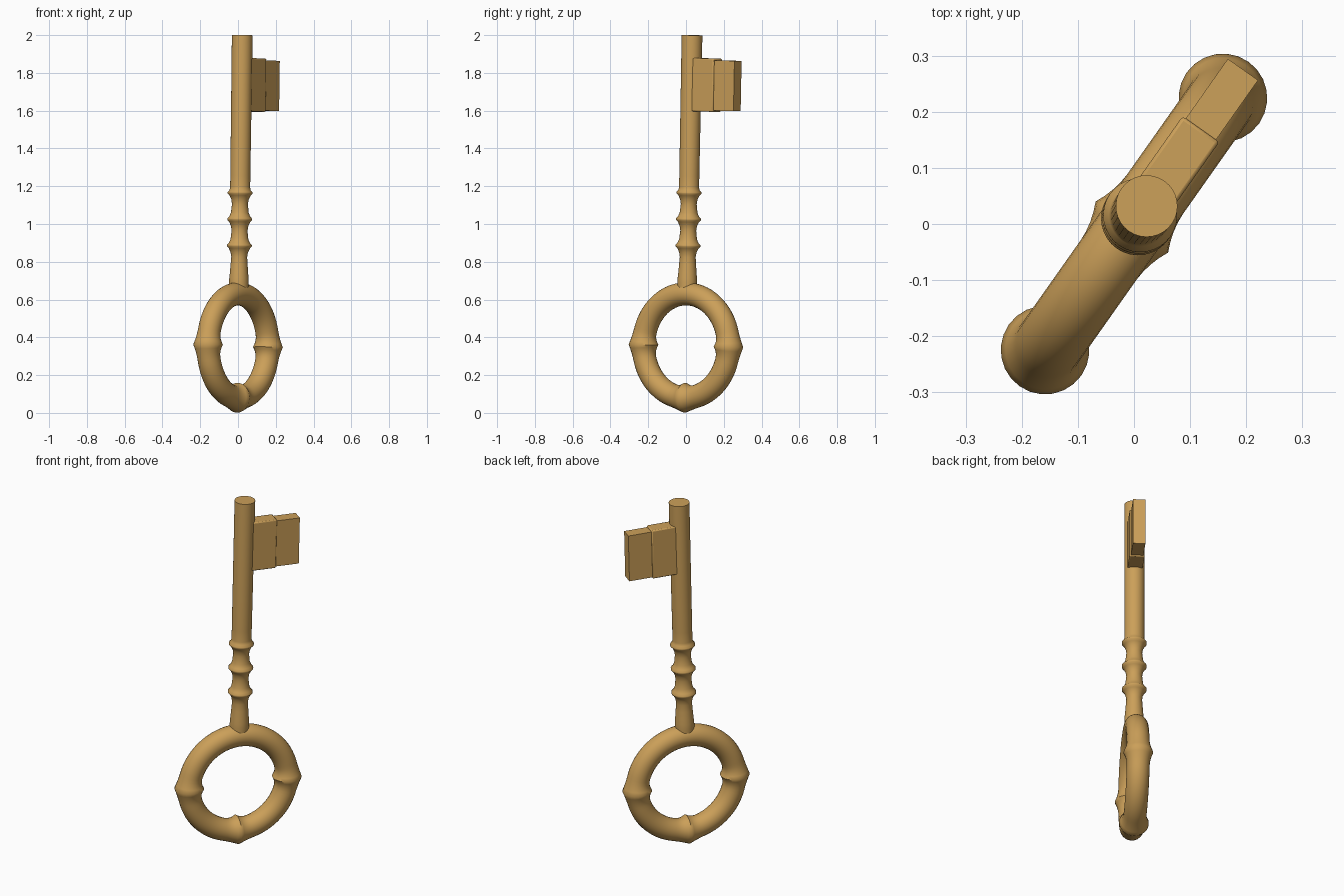
import bpy
from math import sin, cos, pi, tau, radians
from mathutils import Matrix

if "Cube" in bpy.data.objects:
    bpy.data.objects.remove(bpy.data.objects["Cube"])

# Whole key is modelled upright in a local XZ plane, then placed with this matrix
PLACE = (Matrix.Translation((0, 0, 0.355))
         @ Matrix.Rotation(radians(54.8), 4, 'Z')
         @ Matrix.Rotation(radians(1.36), 4, 'Y'))

brass = bpy.data.materials.new("brass")
brass.diffuse_color = (0.6, 0.35, 0.1, 1)
brass.use_nodes = True
brass.node_tree.nodes["Principled BSDF"].inputs["Base Color"].default_value = brass.diffuse_color


def add_part(name, verts, faces, bevel=0, angle=50):
    mesh = bpy.data.meshes.new(name)
    mesh.from_pydata(verts, [], faces)
    mesh.materials.append(brass)
    ob = bpy.data.objects.new(name, mesh)
    bpy.context.collection.objects.link(ob)
    ob.matrix_world = PLACE
    if bevel:
        mod = ob.modifiers.new("soft_edges", 'BEVEL')
        mod.width, mod.segments = bevel, 2
    bpy.ops.object.select_all(action='DESELECT')
    ob.select_set(True)
    bpy.context.view_layer.objects.active = ob
    bpy.ops.object.shade_smooth_by_angle(angle=radians(angle))
    return ob


# Bow: round ring whose tube swells to a ridge at both sides and the bottom
def bow(major=0.275, tube=0.061, ridge=0.018, n=96, m=24):
    verts = []
    for i in range(n):
        a = tau * i / n
        swell = 0
        for c in (0, pi, 1.5 * pi):
            d = abs((a - c + pi) % tau - pi)
            swell = max(swell, 1 - d / 0.27)
        r = tube + ridge * swell ** 2
        for j in range(m):
            b = tau * j / m
            q = major + r * cos(b)
            verts.append((q * cos(a), r * sin(b), q * sin(a)))
    faces = [(i * m + j, i * m + (j + 1) % m,
              (i + 1) % n * m + (j + 1) % m, (i + 1) % n * m + j)
             for i in range(n) for j in range(m)]
    add_part("bow_ring", verts, [f[::-1] for f in faces])


# Shaft: lathed profile (radius, height) with three collars
def shaft(profile, m=32):
    verts = [(r * cos(tau * j / m), r * sin(tau * j / m), z)
             for r, z in profile for j in range(m)]
    k = len(profile)
    faces = [(i * m + j, i * m + (j + 1) % m, (i + 1) * m + (j + 1) % m, (i + 1) * m + j)
             for i in range(k - 1) for j in range(m)]
    faces += [tuple(range(m))[::-1], tuple(range((k - 1) * m, k * m))]
    add_part("shaft", verts, faces)


# Bit: rectangular plates
def plate(name, x0, x1, half, z0, z1, bevel=0):
    verts = [(x, y, z) for x in (x0, x1) for y in (-half, half) for z in (z0, z1)]
    faces = [(0, 1, 3, 2), (4, 6, 7, 5), (0, 4, 5, 1), (2, 3, 7, 6), (0, 2, 6, 4), (1, 5, 7, 3)]
    add_part(name, verts, faces, bevel, 35)


profile = [(0.05, 0.27), (0.052, 0.335), (0.051, 0.36), (0.048, 0.39), (0.045, 0.43)]
collars = (0.53, 0.67, 0.81)
for z in collars:
    profile += [(0.042, z - 0.06), (0.046, z - 0.035), (0.056, z - 0.014), (0.066, z - 0.004),
                (0.066, z + 0.004), (0.056, z + 0.014)]
    profile += [(0.047, z + 0.035)] if z != collars[-1] else [(0.053, z + 0.03)]
profile += [(0.053, 0.9), (0.055, 1.645)]

bow()
shaft(profile)
plate("bit_inner", 0.0, 0.171, 0.040, 1.243, 1.525, 0.006)
plate("bit_outer", 0.15, 0.301, 0.033, 1.25, 1.516)
